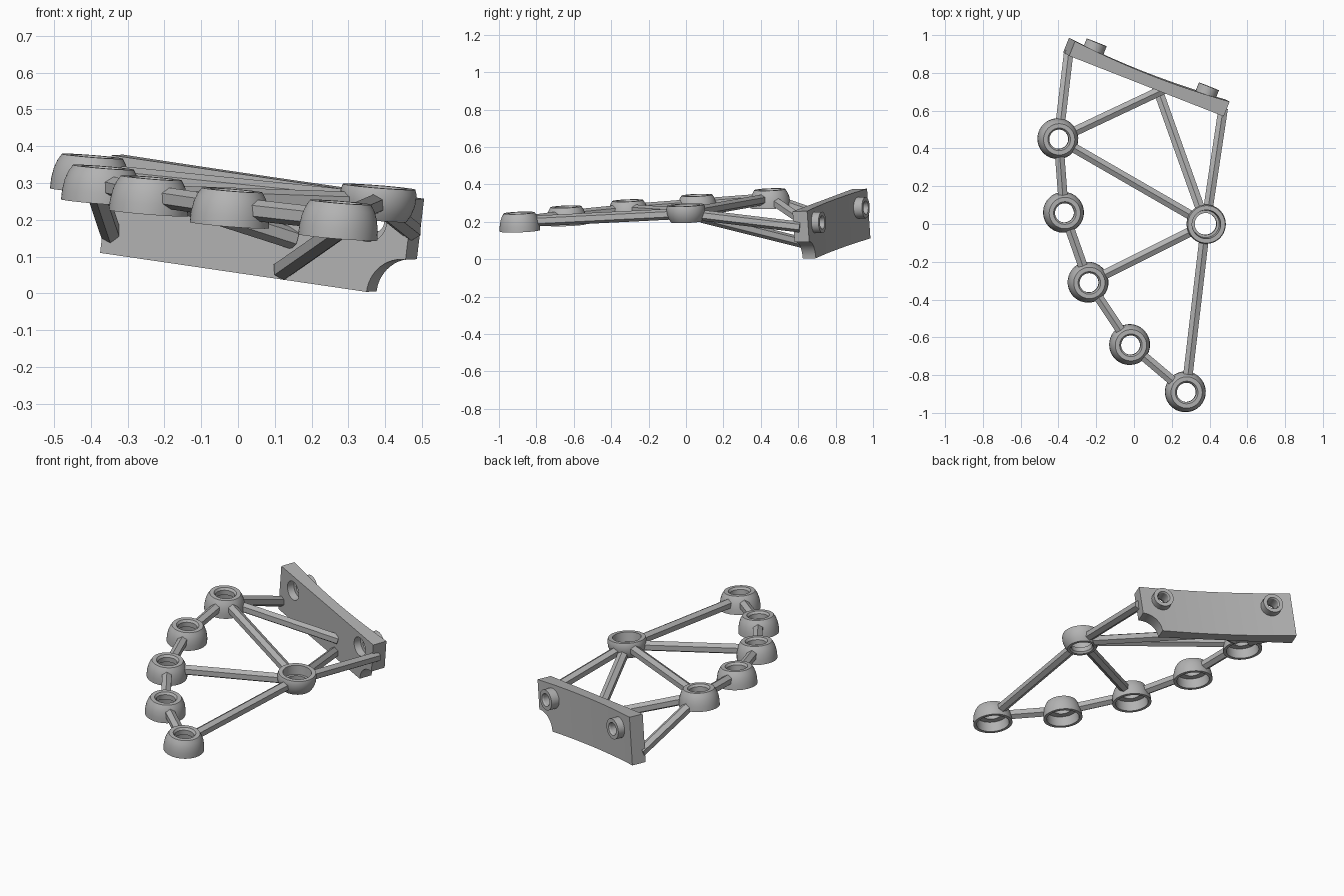
import bpy, bmesh
from math import cos, sin, pi, radians
from mathutils import Vector, Matrix

cube = bpy.data.objects.get("Cube")
if cube:
    bpy.data.objects.remove(cube, do_unlink=True)

grey = bpy.data.materials.new("plain_grey")
grey.use_nodes = True
colour = (0.45, 0.45, 0.45, 1)
grey.diffuse_color = colour
grey.node_tree.nodes["Principled BSDF"].inputs["Base Color"].default_value = colour


def make(name, bm, matrix=None):
    bmesh.ops.recalc_face_normals(bm, faces=bm.faces)
    mesh = bpy.data.meshes.new(name)
    bm.to_mesh(mesh)
    bm.free()
    mesh.materials.append(grey)
    obj = bpy.data.objects.new(name, mesh)
    bpy.context.collection.objects.link(obj)
    if matrix:
        obj.matrix_world = matrix
    return obj


def smooth(obj):
    bpy.ops.object.select_all(action='DESELECT')
    obj.select_set(True)
    bpy.context.view_layer.objects.active = obj
    bpy.ops.object.shade_smooth_by_angle(angle=radians(25))


def lathe(name, profile, matrix, segments=48):
    """Turn a closed (radius, height) profile around local z."""
    bm = bmesh.new()
    loops = []
    for i in range(segments):
        a = 2 * pi * i / segments
        loops.append([bm.verts.new((r * cos(a), r * sin(a), h)) for r, h in profile])
    n = len(profile)
    for i in range(segments):
        p, q = loops[i], loops[(i + 1) % segments]
        for j in range(n):
            k = (j + 1) % n
            bm.faces.new((p[j], q[j], q[k], p[k]))
    return make(name, bm, matrix)


def solid(name, radii, heights, matrix):
    """Capped turned solid used for cutting."""
    bm = bmesh.new()
    rings = [[bm.verts.new((r * cos(2 * pi * i / 48), r * sin(2 * pi * i / 48), h))
              for i in range(48)] for r, h in zip(radii, heights)]
    for p, q in zip(rings, rings[1:]):
        for i in range(48):
            j = (i + 1) % 48
            bm.faces.new((p[i], p[j], q[j], q[i]))
    bm.faces.new(rings[0])
    bm.faces.new(rings[-1])
    return make(name, bm, matrix)


def strut(name, a, b):
    """Hexagonal bar with a ridge on top."""
    d = (b - a).normalized()
    side = d.cross(Vector((0, 0, 1))).normalized()
    up = side.cross(d)
    bm = bmesh.new()
    ends = [[bm.verts.new(p + 0.029 * (up * cos(k * pi / 3) + side * sin(k * pi / 3)))
             for k in range(6)] for p in (a, b)]
    for k in range(6):
        m = (k + 1) % 6
        bm.faces.new((ends[0][k], ends[0][m], ends[1][m], ends[1][k]))
    for e in ends:
        bm.faces.new(e)
    return make(name, bm)


# Ring sockets, all tilted the same way
hubs = {
    "rear": Vector((-0.40, 0.45, 0.325)),
    "second": Vector((-0.37, 0.06, 0.295)),
    "third": Vector((-0.24, -0.31, 0.266)),
    "fourth": Vector((-0.02, -0.64, 0.233)),
    "front": Vector((0.275, -0.89, 0.20)),
    "side": Vector((0.38, 0.0, 0.245)),
}
dome = [(0.108, -0.048), (0.107, -0.02), (0.102, 0.008), (0.094, 0.03), (0.083, 0.048),
        (0.06, 0.048), (0.051, 0.036), (0.051, 0.008), (0.086, 0.008), (0.09, -0.048)]
flipped = [(0.099, 0.045), (0.104, 0.03), (0.102, 0.0), (0.094, -0.025), (0.082, -0.045),
           (0.066, -0.045), (0.058, -0.035), (0.058, -0.008), (0.072, -0.008), (0.076, 0.045)]
tilt = Vector((0.08, -0.04, 1)).to_track_quat('Z', 'Y').to_matrix().to_4x4()
for key, pos in hubs.items():
    profile = flipped if key == "side" else dome
    smooth(lathe(key + "_ring", profile, Matrix.Translation(pos) @ tilt))

# Struts between rings, stopping inside the ring walls
for a, b in (("rear", "second"), ("second", "third"), ("third", "fourth"),
             ("fourth", "front"), ("front", "side"), ("side", "third"), ("side", "rear")):
    d = (hubs[b] - hubs[a]).normalized() * 0.093
    strut(a + "_to_" + b + "_strut", hubs[a] + d, hubs[b] - d)

# Struts from the rings to the mounting plate
anchors = (
    ("rear", "plate_end", (-0.348, 0.89, 0.17)),
    ("rear", "plate_middle", (0.13, 0.70, 0.155)),
    ("side", "plate_middle", (0.13, 0.70, 0.07)),
    ("side", "plate_end", (0.468, 0.585, 0.175)),
)
for a, b, end in anchors:
    d = (Vector(end) - hubs[a]).normalized()
    strut(a + "_to_" + b + "_strut", hubs[a] + d * 0.093, Vector(end) + d * 0.025)

# Mounting plate frame: along, outward and up
along = Vector((0.922, -0.361, -0.135)).normalized()
out = Vector((0.138, -0.075, 0.988)).cross(along).normalized()
up = along.cross(out)
frame = Matrix((along, out, up)).transposed().to_4x4()
frame.translation = Vector((-0.375, 0.908, 0.11))
length, height = 0.887, 0.268

# Plate with a gently hollowed back
bm = bmesh.new()
outline = [(0, 0), (length, 0)]
for i in range(17):
    s = 1 - i / 16
    outline.append((length * s, 0.062 + 0.022 * (2 * s - 1) ** 2))
face = bm.faces.new([bm.verts.new((x, y, 0)) for x, y in outline])
top = bmesh.ops.extrude_face_region(bm, geom=[face])["geom"]
bmesh.ops.translate(bm, vec=(0, 0, height),
                    verts=[v for v in top if isinstance(v, bmesh.types.BMVert)])
plate = make("mounting_plate", bm, frame)


def outward(x, z):
    """Place local z along the plate's outward direction."""
    return frame @ Matrix.Translation((x, 0, z)) @ Matrix.Rotation(-pi / 2, 4, 'X')


# Corner notch and stepped screw holes
cutters = [solid("notch_cutter", (0.102, 0.102), (-0.1, 0.2), outward(length, 0))]
holes = ((0.122, 0.182), (0.765, 0.19))
for x, z in holes:
    cutters.append(solid("hole_cutter", (0.055, 0.052, 0.031, 0.031),
                         (-0.02, 0.04, 0.041, 0.2), outward(x, z)))
for c in cutters:
    mod = plate.modifiers.new("cut", 'BOOLEAN')
    mod.operation = 'DIFFERENCE'
    mod.solver = 'EXACT'
    mod.object = c
bpy.context.view_layer.update()
cut_mesh = bpy.data.meshes.new_from_object(
    plate.evaluated_get(bpy.context.evaluated_depsgraph_get()))
plate.modifiers.clear()
plate.data = cut_mesh
for c in cutters:
    bpy.data.objects.remove(c, do_unlink=True)
smooth(plate)

# Hollow bosses on the back of the plate
for side, (x, z) in zip(("right", "left"), holes):
    smooth(lathe(side + "_boss",
                 [(0.057, 0.05), (0.057, 0.118), (0.036, 0.118), (0.031, 0.11), (0.031, 0.05)],
                 outward(x, z), 32))
